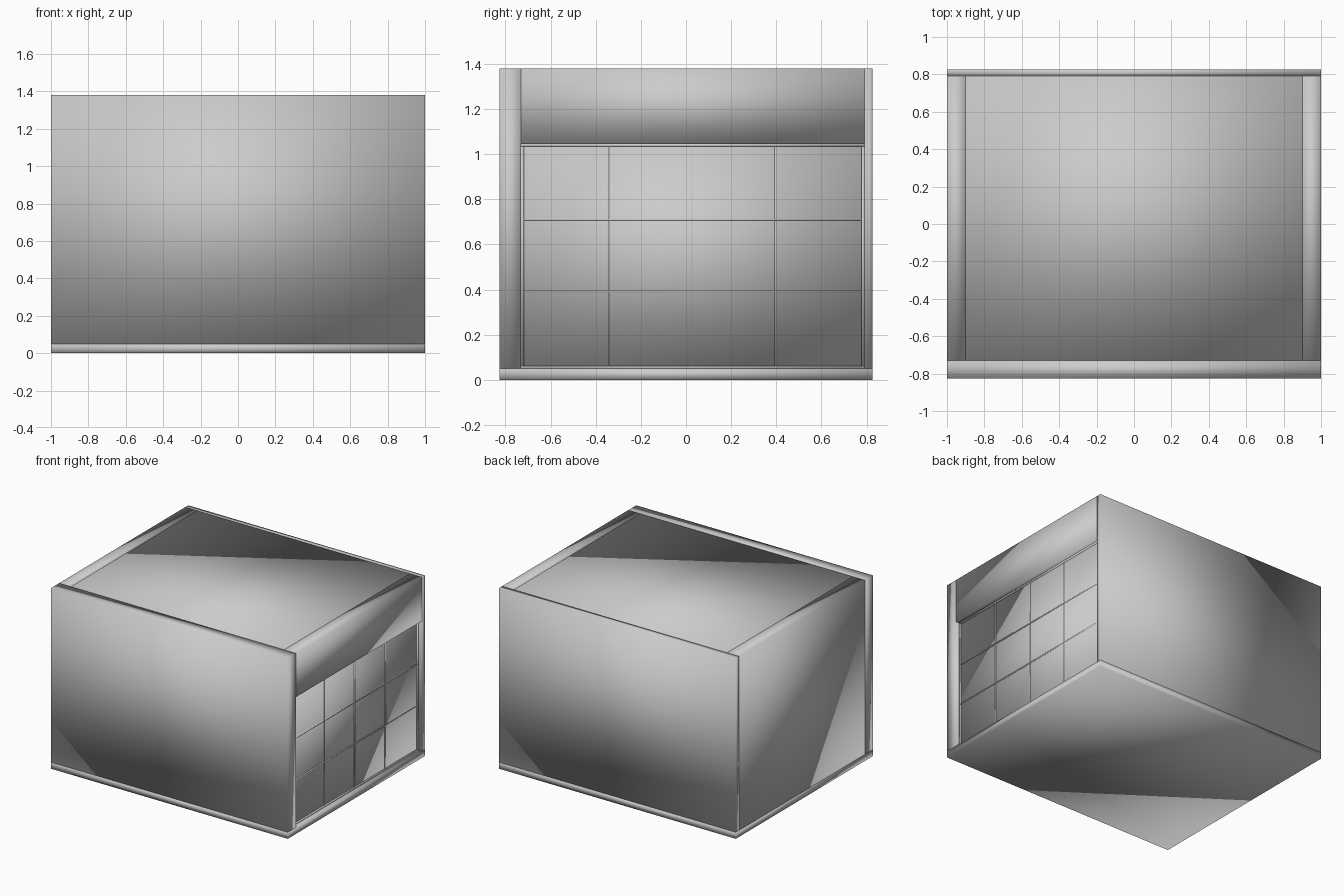
import bpy

if "Cube" in bpy.data.objects:
    bpy.data.objects.remove(bpy.data.objects["Cube"], do_unlink=True)

grey = bpy.data.materials.new("plain_grey")
grey.use_nodes = True
grey.diffuse_color = (0.6, 0.6, 0.6, 1)
grey.node_tree.nodes["Principled BSDF"].inputs["Base Color"].default_value = (0.6, 0.6, 0.6, 1)


def box(name, xs, ys, zs):
    """Soft-shaded slab spanning the given ranges."""
    verts = [(x, y, z) for x in xs for y in ys for z in zs]
    faces = [(0, 1, 3, 2), (4, 6, 7, 5), (0, 4, 5, 1),
             (2, 3, 7, 6), (0, 2, 6, 4), (1, 5, 7, 3)]
    mesh = bpy.data.meshes.new(name)
    mesh.from_pydata(verts, [], faces)
    mesh.materials.append(grey)
    for p in mesh.polygons:
        p.use_smooth = True
    obj = bpy.data.objects.new(name, mesh)
    bpy.context.collection.objects.link(obj)
    return obj


HALF_Y, FLOOR, TOP = 0.827, 0.05, 1.38
Y0, Y1 = -0.73, 0.79       # inner faces of front and back walls
SILL, HEAD = FLOOR, 1.045  # window opening

# Shell of the room
box("floor", (-1, 1), (-HALF_Y, HALF_Y), (0, FLOOR))
box("front_wall", (-1, 1), (-HALF_Y, Y0), (FLOOR, TOP))
box("back_wall", (-1, 1), (Y1, HALF_Y), (FLOOR, TOP))
box("left_of_view_wall", (-1, -0.9), (Y0, Y1), (FLOOR, TOP))
box("wall_above_window", (0.9, 1), (Y0, Y1), (HEAD, TOP))
box("ceiling", (-0.9, 0.9), (Y0, Y1), (TOP - 0.05, TOP))

# Recessed window: glass sheet, outer frame, thin bars
RIM = 0.012
FRAME_X = (0.93, 0.972)
box("window_glass", (0.945, 0.965), (Y0 + RIM, Y1 - RIM), (SILL + RIM, HEAD - RIM))
box("frame_bottom", FRAME_X, (Y0, Y1), (SILL, SILL + RIM))
box("frame_top", FRAME_X, (Y0, Y1), (HEAD - RIM, HEAD))
box("frame_front", FRAME_X, (Y0, Y0 + RIM), (SILL + RIM, HEAD - RIM))
box("frame_back", FRAME_X, (Y1 - RIM, Y1), (SILL + RIM, HEAD - RIM))

BAR = 0.004
for i, y in enumerate((-0.345, 0.028, 0.396)):
    box(f"upright_bar_{i + 1}", (0.94, 0.969), (y - BAR, y + BAR), (SILL + RIM, HEAD - RIM))
for i, z in enumerate((0.39, 0.71)):
    box(f"cross_bar_{i + 1}", (0.94, 0.97), (Y0 + RIM, Y1 - RIM), (z - BAR, z + BAR))
